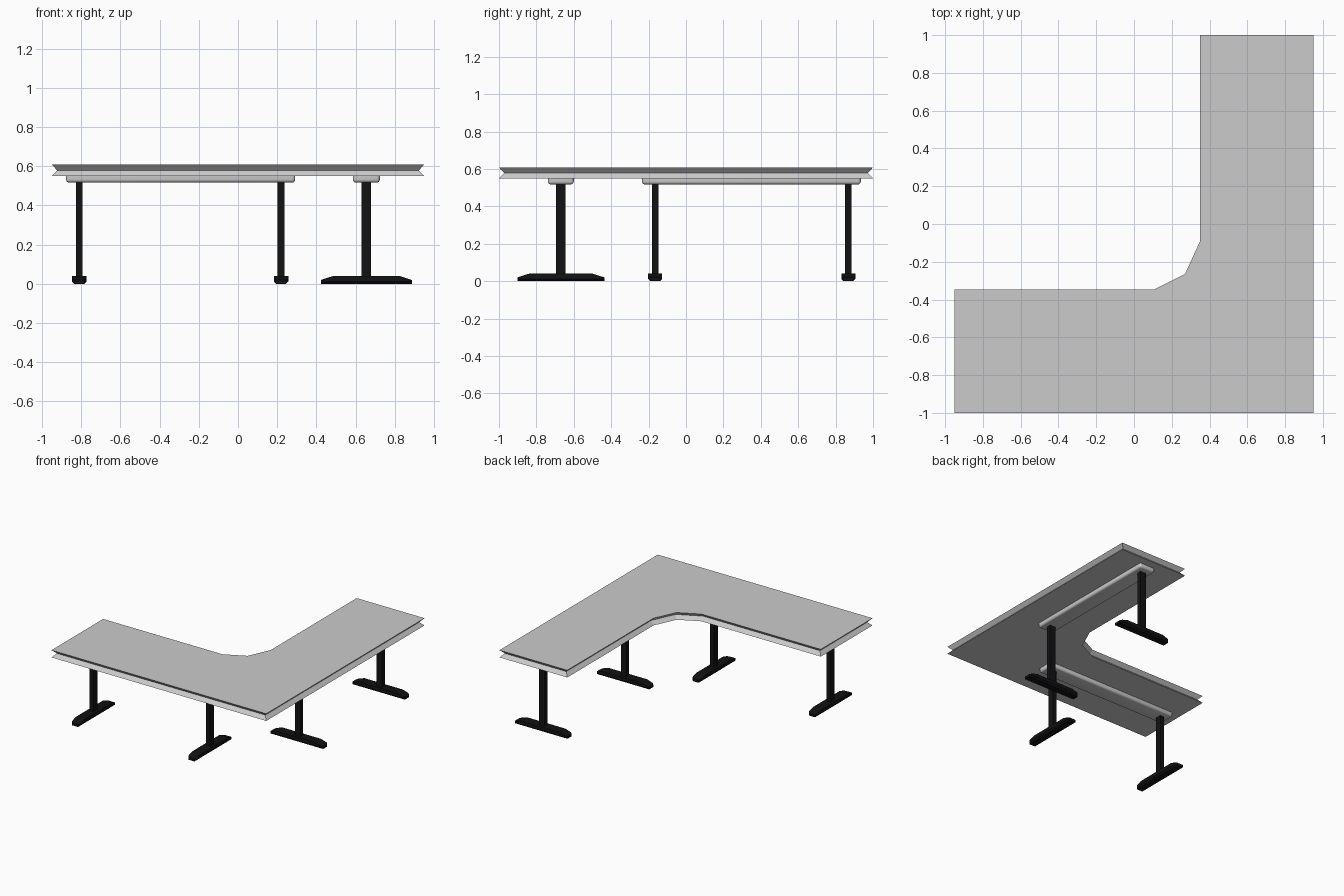
import bpy, bmesh, math
from mathutils import Vector, Matrix

if "Cube" in bpy.data.objects:
    bpy.data.objects.remove(bpy.data.objects["Cube"])

black = bpy.data.materials.new("black_metal")
black.diffuse_color = (0.006, 0.006, 0.007, 1)
black.use_nodes = True
black.node_tree.nodes["Principled BSDF"].inputs["Base Color"].default_value = black.diffuse_color


def finish(name, bm, mat=None):
    bmesh.ops.recalc_face_normals(bm, faces=bm.faces)
    me = bpy.data.meshes.new(name)
    bm.to_mesh(me)
    bm.free()
    ob = bpy.data.objects.new(name, me)
    bpy.context.collection.objects.link(ob)
    if mat:
        me.materials.append(mat)
    return ob


def inset(pts, d):
    # mitred inward offset of a counter-clockwise outline
    out = []
    for i, p in enumerate(pts):
        p = Vector(p)
        a = (p - Vector(pts[i - 1])).normalized()
        b = (Vector(pts[(i + 1) % len(pts)]) - p).normalized()
        na, nb = Vector((-a.y, a.x)), Vector((-b.y, b.x))
        out.append(p + (na + nb) * d / (1 + na.dot(nb)))
    return out


def loft(bm, layers):
    # stacks (outline, z) rings into a closed solid
    rings = [[bm.verts.new((p[0], p[1], z)) for p in pts] for pts, z in layers]
    n = len(rings[0])
    for lo, hi in zip(rings, rings[1:]):
        for i in range(n):
            j = (i + 1) % n
            bm.faces.new((lo[i], lo[j], hi[j], hi[i]))
    bm.faces.new(rings[0][::-1])
    bm.faces.new(rings[-1])


def box(bm, size, centre):
    m = Matrix.Translation(centre) @ Matrix.Diagonal((*size, 1))
    return bmesh.ops.create_cube(bm, size=1, matrix=m)["verts"]


# L-shaped top with a V groove running round its edge
outline = [(-0.95, -1), (0.95, -1), (0.95, 1), (0.35, 1), (0.35, -0.09),
           (0.27, -0.265), (0.105, -0.347), (-0.95, -0.347)]
bm = bmesh.new()
loft(bm, [(outline, 0.55), (inset(outline, 0.028), 0.579), (outline, 0.608)])
finish("desk_top", bm)


def rail(name, size, centre):
    # support rail, rounded on the underside and at its corners
    bm = bmesh.new()
    box(bm, size, centre)
    top = centre[2] + size[2] / 2 - 0.001
    edges = [e for e in bm.edges if min(v.co.z for v in e.verts) < top]
    bmesh.ops.bevel(bm, geom=edges, offset=0.016, segments=4, profile=0.5,
                    affect='EDGES')
    ob = finish(name, bm)
    bpy.context.view_layer.objects.active = ob
    ob.select_set(True)
    bpy.ops.object.shade_smooth_by_angle(angle=math.radians(35))
    ob.select_set(False)


rail("left_wing_rail", (1.17, 0.138, 0.034), (-0.293, -0.669, 0.534))
rail("right_wing_rail", (0.138, 1.17, 0.034), (0.655, 0.35, 0.534))


def leg(name, x, y, turn):
    # square column
    bm = bmesh.new()
    box(bm, (0.035, 0.05, 0.492), (0, 0, 0.276))
    col = finish(name + "_column", bm, black)
    # foot: side profile with sloping ends, extruded across
    prof = [(-0.232, 0), (0.232, 0), (0.232, 0.02), (0.17, 0.04),
            (-0.17, 0.04), (-0.232, 0.02)]
    bm = bmesh.new()
    w = 0.0375
    sides = [[bm.verts.new((s * w, a, b)) for a, b in prof] for s in (-1, 1)]
    bm.faces.new(sides[0])
    bm.faces.new(sides[1][::-1])
    for i in range(6):
        j = (i + 1) % 6
        bm.faces.new((sides[0][i], sides[1][i], sides[1][j], sides[0][j]))
    bmesh.ops.recalc_face_normals(bm, faces=bm.faces)
    # chamfer the end corners in plan
    ends = [e for e in bm.edges if all(abs(abs(v.co.x) - w) < 1e-4 and
            abs(v.co.y) > 0.23 for v in e.verts)
            and e.verts[0].co.x * e.verts[1].co.x > 0]
    bmesh.ops.bevel(bm, geom=ends, offset=0.012, segments=1, affect='EDGES')
    foot = finish(name + "_foot", bm, black)
    for ob in (col, foot):
        ob.location = (x, y, 0)
        ob.rotation_euler.z = turn


for i, x in enumerate((-0.81, 0.22)):
    leg(f"left_wing_leg_{i + 1}", x, -0.669, 0)
for i, y in enumerate((-0.165, 0.868)):
    leg(f"right_wing_leg_{i + 1}", 0.655, y, math.pi / 2)
